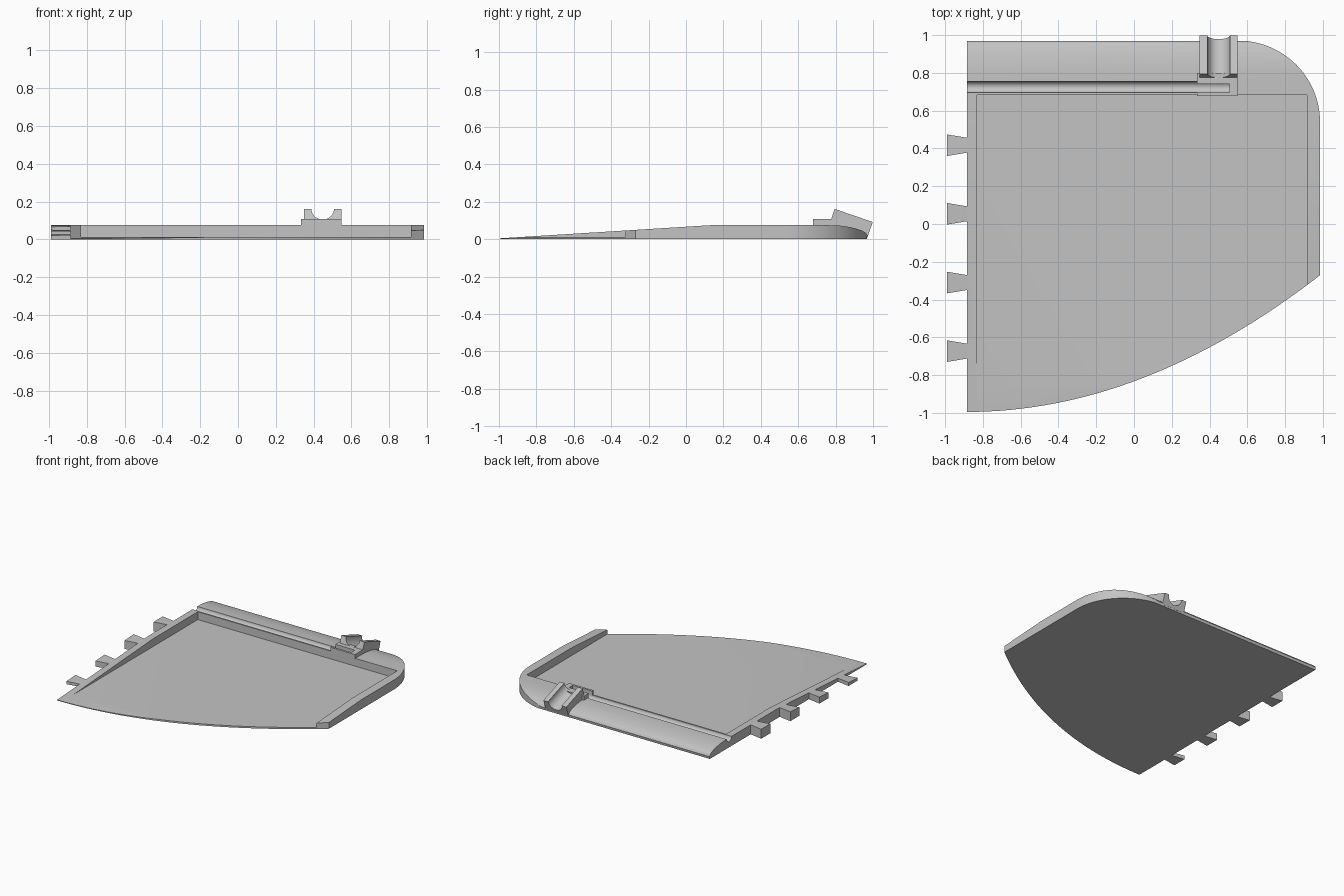
import bpy, bmesh, math
from mathutils import Matrix, Vector

old = bpy.data.objects.get("Cube")
if old:
    bpy.data.objects.remove(old, do_unlink=True)

GREY = (0.55, 0.55, 0.55, 1)
mat = bpy.data.materials.new("plain grey")
mat.use_nodes = True
mat.diffuse_color = GREY
mat.node_tree.nodes["Principled BSDF"].inputs["Base Color"].default_value = GREY

LEFT, RIGHT, BACK, FRONT = -0.885, 0.985, 0.97, -0.995
TOP, FLOOR, CREST = 0.075, 0.013, 0.13


def prism(name, loop, push):
    """Extrude a closed loop of 3D points along a vector."""
    bm = bmesh.new()
    face = bm.faces.new([bm.verts.new(p) for p in loop])
    out = bmesh.ops.extrude_face_region(bm, geom=[face])
    bmesh.ops.translate(bm, vec=Vector(push),
                        verts=[g for g in out["geom"] if isinstance(g, bmesh.types.BMVert)])
    bmesh.ops.recalc_face_normals(bm, faces=bm.faces)
    mesh = bpy.data.meshes.new(name)
    bm.to_mesh(mesh)
    bm.free()
    mesh.materials.append(mat)
    ob = bpy.data.objects.new(name, mesh)
    bpy.context.collection.objects.link(ob)
    return ob


def box(name, x0, x1, y0, y1, z0, z1):
    return prism(name, [(x0, y0, z0), (x1, y0, z0), (x1, y1, z0), (x0, y1, z0)], (0, 0, z1 - z0))


def activate(ob):
    bpy.ops.object.select_all(action='DESELECT')
    ob.select_set(True)
    bpy.context.view_layer.objects.active = ob


def cut(ob, cutter, operation='DIFFERENCE'):
    mod = ob.modifiers.new("cut", 'BOOLEAN')
    mod.operation, mod.object, mod.solver = operation, cutter, 'EXACT'
    activate(ob)
    bpy.ops.object.modifier_apply(modifier=mod.name)
    bpy.data.objects.remove(cutter, do_unlink=True)


def smooth(ob, degrees=25):
    activate(ob)
    bpy.ops.object.shade_smooth_by_angle(angle=math.radians(degrees))


def ramp(y):
    """Height of the rim at y."""
    return min(TOP, 0.005 + (TOP - 0.005) * (y - FRONT) / (CREST - FRONT))


# Panel: side section with a rounded back edge
section = [(FRONT, 0), (FRONT, 0.005), (CREST, TOP), (0.76, TOP), (0.82, 0.073), (0.87, 0.066),
           (0.91, 0.057), (0.94, 0.047), (0.96, 0.035), (BACK, 0.02), (0.966, 0)]
panel = prism("panel", [(LEFT, y, z) for y, z in section], (RIGHT - LEFT, 0, 0))

# Plan outline: swept front curve and rounded back corner
outline = [(LEFT - 0.1, 1.1), (LEFT - 0.1, FRONT)]
for i in range(33):
    x = LEFT + (RIGHT - LEFT) * i / 32
    outline.append((x, FRONT + 0.207 * (x - LEFT) ** 2))
for i in range(25):
    a = math.pi / 2 * i / 24
    outline.append((0.55 + 0.435 * math.cos(a), 0.54 + 0.431 * math.sin(a)))
outline.append((0.55, 1.1))
cut(panel, prism("outline_cutter", [(x, y, -0.1) for x, y in outline], (0, 0, 0.4)), 'INTERSECT')

# Open tray recess
cut(panel, box("recess_cutter", -0.83, 0.915, -1.2, 0.683, FLOOR, 0.3))

# Round groove along the back rim
ring = [2 * math.pi * i / 32 for i in range(32)]
cut(panel, prism("groove_cutter", [(-1.1, 0.725 + 0.03 * math.cos(a), TOP + 0.03 * math.sin(a))
                                   for a in ring], (1.605, 0, 0)))
smooth(panel)

# Raised platform with a slot over the groove
platform = box("platform", 0.333, 0.548, 0.678, 0.80, 0.071, 0.107)
cut(platform, box("slot_cutter", 0.2, 0.505, 0.695, 0.74, 0.03, 0.3))

# Tilted saddle with a half-round channel
profile = [(-0.1, 0), (-0.1, -0.087), (0.1, -0.087), (0.1, 0)]
profile += [(0.06 * math.cos(math.pi * i / 20), -0.06 * math.sin(math.pi * i / 20)) for i in range(21)]
saddle = prism("saddle", [(x, 0, z) for x, z in profile], (0, 0.215, 0))
saddle.data.transform(Matrix.Translation((0.448, 0.795, 0.162)) @ Matrix.Rotation(math.radians(-19), 4, 'X'))
smooth(saddle)

# Dovetail tabs on the side edge, following the rim height
for n, y in enumerate((0.417, 0.054, -0.31, -0.673)):
    plan = [(LEFT + 0.01, y - 0.038), (LEFT + 0.01, y + 0.038), (-0.99, y + 0.057), (-0.99, y - 0.057)]
    tab = prism("tab_%d" % (n + 1), [(px, py, 0) for px, py in plan], (0, 0, TOP))
    for v in tab.data.vertices:
        if v.co.z > 0.01:
            v.co.z = ramp(v.co.y)
